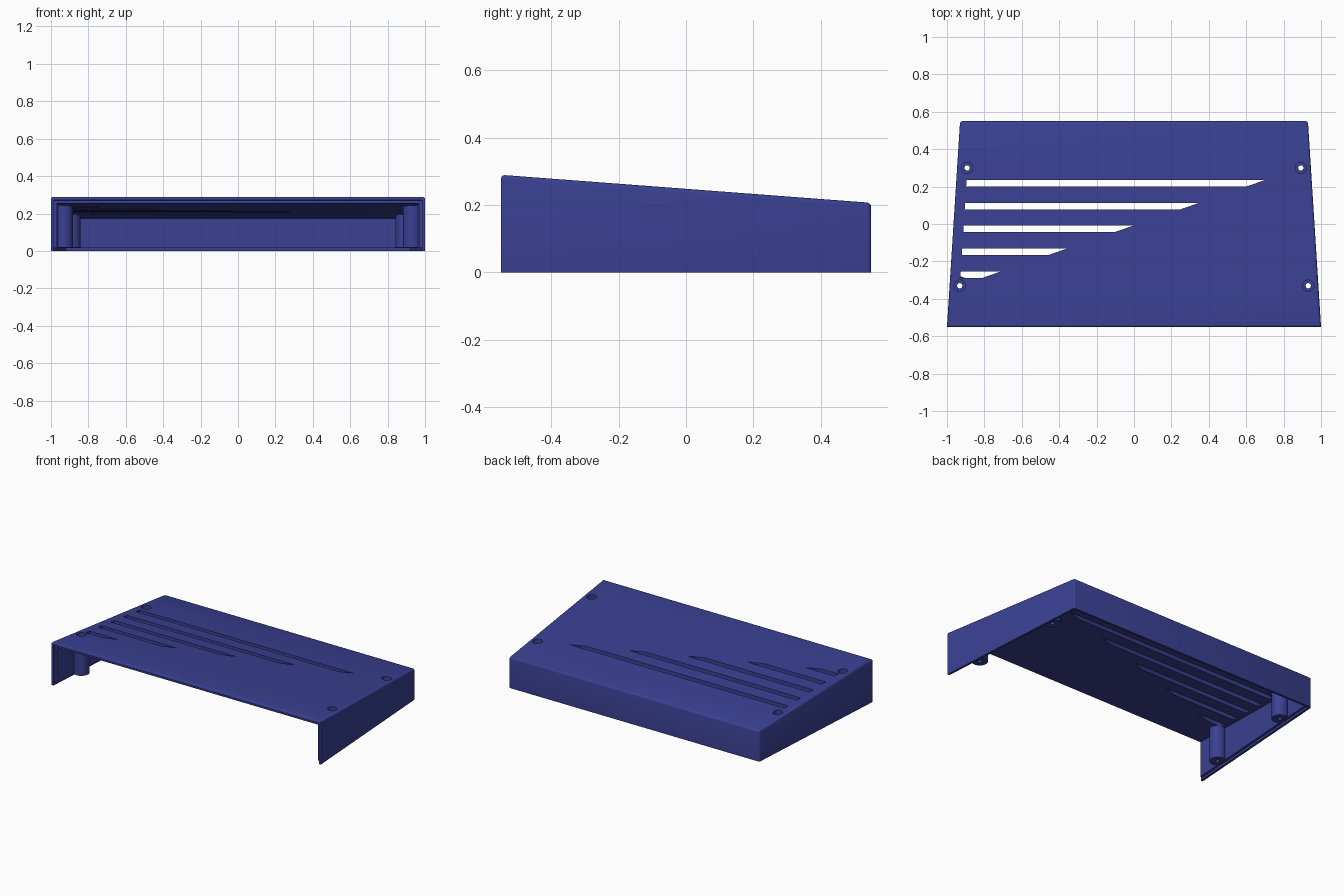
import bpy, bmesh, math

if "Cube" in bpy.data.objects:
    bpy.data.objects.remove(bpy.data.objects["Cube"])

YF, YB = -0.55, 0.55          # front and back of the cover
RIM = 0.015                   # depth of the stepped rim


def top_z(y):
    return 0.29 - 0.0755 * (y - YF)


def half_width(y):
    return 1.0 - 0.07 * (y - YF) / (YB - YF)


def prism(name, outline, z0, z1):
    """Extrude an outline from z0 up to z1, where z1 is a number or a function of y."""
    bm = bmesh.new()
    n = len(outline)
    high = z1 if callable(z1) else (lambda y: z1)
    lo = [bm.verts.new((x, y, z0)) for x, y in outline]
    hi = [bm.verts.new((x, y, high(y))) for x, y in outline]
    bm.faces.new(lo)
    bm.faces.new(hi)
    for i in range(n):
        j = (i + 1) % n
        bm.faces.new((lo[i], lo[j], hi[j], hi[i]))
    bmesh.ops.recalc_face_normals(bm, faces=bm.faces)
    mesh = bpy.data.meshes.new(name)
    bm.to_mesh(mesh)
    bm.free()
    obj = bpy.data.objects.new(name, mesh)
    bpy.context.collection.objects.link(obj)
    return obj


def trapezoid(inset, y0, y1):
    a, b = half_width(y0) - inset, half_width(y1) - inset
    return [(-a, y0), (a, y0), (b, y1), (-b, y1)]


def circle(cx, cy, r, n=32):
    return [(cx + r * math.cos(2 * math.pi * i / n),
             cy + r * math.sin(2 * math.pi * i / n)) for i in range(n)]


def combine(target, tool, operation):
    """Apply a boolean and discard the helper."""
    tool.hide_render = True
    mod = target.modifiers.new("boolean", 'BOOLEAN')
    mod.operation = operation
    mod.solver = 'EXACT'
    mod.object = tool
    bpy.context.view_layer.objects.active = target
    bpy.ops.object.modifier_apply(modifier=mod.name)
    bpy.data.objects.remove(tool)


# Tapered, sloping cover with rounded top and rear corner edges
cover = prism("cover", trapezoid(0, YF, YB), 0, top_z)
bm = bmesh.new()
bm.from_mesh(cover.data)
edges = []
for e in bm.edges:
    a, b = e.verts
    on_top = min(a.co.z, b.co.z) > 0.1
    rear_corner = min(a.co.y, b.co.y) > 0.5 and abs(a.co.x - b.co.x) < 0.01
    if on_top or rear_corner:
        edges.append(e)
bmesh.ops.bevel(bm, geom=edges, offset=0.012, segments=3, profile=0.5,
                affect='EDGES', clamp_overlap=True)
bm.to_mesh(cover.data)
bm.free()

# Hollow, open at the front and underneath
combine(cover, prism("cavity", trapezoid(0.03, -0.7, YB - 0.03), -0.1,
                     lambda y: top_z(y) - 0.035), 'DIFFERENCE')

# Stepped rim along the bottom and front edges
combine(cover, prism("bottom_step", trapezoid(0.015, -0.7, YB - 0.015),
                     -0.1, RIM), 'DIFFERENCE')
combine(cover, prism("front_step", trapezoid(0.015, -0.7, YF + RIM), -0.1,
                     lambda y: top_z(y) - 0.018), 'DIFFERENCE')

# Vent slots, each shorter than the one behind, with a slanted right end
for i in range(5):
    y1 = 0.235 - 0.122 * i
    y0 = y1 - 0.035
    tip = 0.70 - 0.3525 * i
    left0, left1 = 0.055 - half_width(y0), 0.055 - half_width(y1)
    outline = [(left0, y0), (tip - 0.1, y0), (tip, y1), (left1, y1)]
    combine(cover, prism("vent_slot", outline, 0.15, 0.4), 'DIFFERENCE')

# Screw posts with a stepped bore through the top
for side in (-1, 1):
    for x, y in ((0.932, -0.33), (0.892, 0.30)):
        x *= side
        combine(cover, prism("screw_post", circle(x, y, 0.05), 0.018,
                             lambda v: top_z(v) - 0.028), 'UNION')
        combine(cover, prism("head_bore", circle(x, y, 0.03), 0.12, 0.5), 'DIFFERENCE')
        combine(cover, prism("screw_bore", circle(x, y, 0.014), -0.1, 0.5), 'DIFFERENCE')

# One blue plastic for everything
blue = bpy.data.materials.new("deep blue")
blue.diffuse_color = (0.042, 0.052, 0.29, 1)
blue.use_nodes = True
blue.node_tree.nodes["Principled BSDF"].inputs["Base Color"].default_value = blue.diffuse_color
cover.data.materials.clear()
cover.data.materials.append(blue)
for poly in cover.data.polygons:
    poly.material_index = 0

bpy.context.view_layer.objects.active = cover
cover.select_set(True)
bpy.ops.object.shade_smooth_by_angle(angle=math.radians(35))
